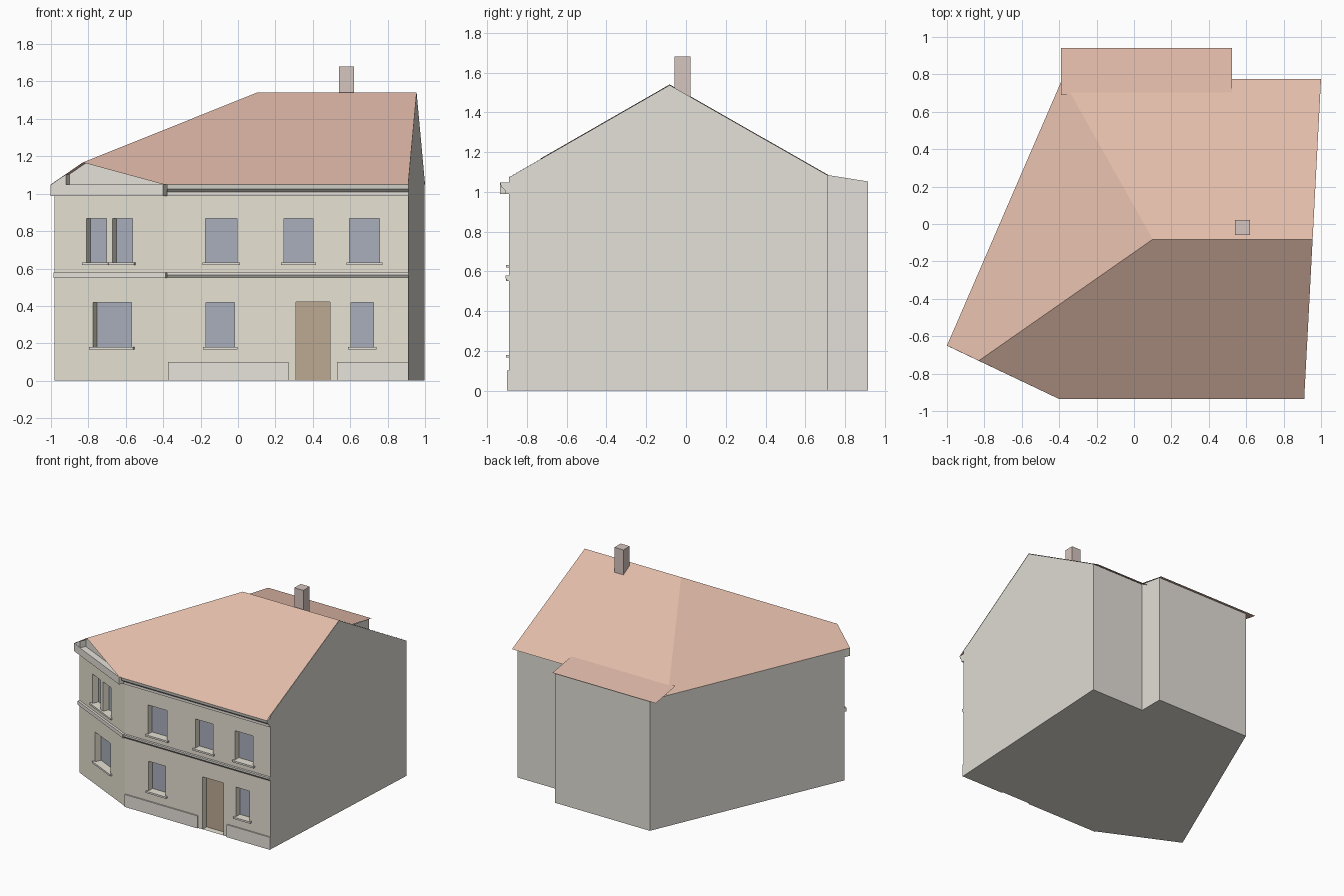
import bpy
from mathutils import Vector

if "Cube" in bpy.data.objects:
    bpy.data.objects.remove(bpy.data.objects["Cube"])


def material(name, r, g, b):
    m = bpy.data.materials.new(name)
    m.diffuse_color = (r, g, b, 1)
    m.use_nodes = True
    m.node_tree.nodes["Principled BSDF"].inputs["Base Color"].default_value = m.diffuse_color
    return m


CREAM = material("cream_plaster", 0.80, 0.76, 0.65)
SIDE = material("side_plaster", 0.77, 0.74, 0.69)
TRIM = material("trim_stone", 0.80, 0.77, 0.71)
TILE = material("roof_tile", 0.76, 0.50, 0.40)
GLASS = material("glass", 0.40, 0.43, 0.50)
WOOD = material("door_wood", 0.50, 0.40, 0.29)
BRICK = material("chimney_brick", 0.67, 0.56, 0.51)


def mesh(name, verts, faces, mat):
    me = bpy.data.meshes.new(name)
    me.from_pydata([tuple(v) for v in verts], [], faces)
    me.materials.append(mat)
    ob = bpy.data.objects.new(name, me)
    bpy.context.collection.objects.link(ob)
    return ob


def polys(name, faces, mat):
    verts, idx = [], []
    for f in faces:
        idx.append(range(len(verts), len(verts) + len(f)))
        verts += f
    return mesh(name, verts, [list(i) for i in idx], mat)


class Facade:
    """Wall frame: world x picks the position along the wall, d is depth inward."""

    def __init__(self, a, b):
        self.a, self.b = Vector((*a, 0)), Vector((*b, 0))
        self.u = (self.b - self.a).normalized()
        self.n = Vector((-self.u.y, self.u.x, 0))

    def p(self, x, d, z):
        return self.a + self.u * ((x - self.a.x) / self.u.x) + self.n * d + Vector((0, 0, z))

    def profile(self, name, x0, x1, pts, mat=TRIM):
        # (depth, z) outline swept along the wall
        n = len(pts)
        verts = [self.p(x, d, z) for x in (x0, x1) for d, z in pts]
        faces = [(i, (i + 1) % n, n + (i + 1) % n, n + i) for i in range(n)]
        faces += [list(range(n))[::-1], list(range(n, 2 * n))]
        return mesh(name, verts, faces, mat)

    def bar(self, name, x0, x1, out, z0, z1):
        return self.profile(name, x0, x1, [(0, z0), (-out, z0), (-out, z1), (0, z1)])

    def wall(self, name, top, openings, depth):
        # wall sheet with real openings, reveals and recessed panes
        xs = sorted({self.a.x, self.b.x, *[v for o in openings for v in o[:2]]})
        zs = sorted({0, top, *[v for o in openings for v in o[2:4]]})
        faces = []
        for x0, x1 in zip(xs, xs[1:]):
            for z0, z1 in zip(zs, zs[1:]):
                cx, cz = (x0 + x1) / 2, (z0 + z1) / 2
                if not any(o[0] < cx < o[1] and o[2] < cz < o[3] for o in openings):
                    faces.append([self.p(x0, 0, z0), self.p(x1, 0, z0),
                                  self.p(x1, 0, z1), self.p(x0, 0, z1)])
        for x0, x1, z0, z1, kind in openings:
            c = [(x0, z0), (x1, z0), (x1, z1), (x0, z1)]
            for (xa, za), (xb, zb) in zip(c, c[1:] + c[:1]):
                faces.append([self.p(xa, 0, za), self.p(xb, 0, zb),
                              self.p(xb, depth, zb), self.p(xa, depth, za)])
            polys(kind, [[self.p(x, depth, z) for x, z in c]],
                  GLASS if kind == "window" else WOOD)
            if kind == "window":
                self.bar("sill", x0 - 0.016, x1 + 0.016, 0.016, z0 - 0.014, z0)
        return polys(name, faces, CREAM)


def V(p, z):
    return Vector((p[0], p[1], z))


# footprint corners
FL, FC, FR = (-0.98, -0.605), (-0.38, -0.89), (0.912, -0.89)
BR, N1, N2, BL = (0.996, 0.715), (0.52, 0.715), (0.52, 0.915), (-0.32, 0.915)
LE = (-0.385, 0.77)

# straight and angled street fronts
main, side = Facade(FC, FR), Facade(FL, FC)
UP, LOW = (0.632, 0.867), (0.18, 0.417)
main.wall("front_wall", 1.07, [(-0.175, -0.005, *UP, "window"), (0.245, 0.40, *UP, "window"),
                               (0.595, 0.757, *UP, "window"), (-0.17, -0.02, *LOW, "window"),
                               (0.605, 0.725, *LOW, "window"), (0.31, 0.493, 0, 0.42, "door")], 0.05)
side.wall("angled_wall", 1.05, [(-0.81, -0.703, *UP, "window"), (-0.67, -0.565, *UP, "window"),
                                (-0.775, -0.57, *LOW, "window")], 0.05)
polys("angled_gable", [[V(FL, 1.05), V(FC, 1.05), V(FC, 1.073), Vector((-0.787, -0.697, 1.182))]], TRIM)

# cornices, string courses and plinth
main.profile("front_cornice", -0.38, 0.912,
             [(0, 0.988), (-0.02, 0.988), (-0.02, 1.008), (-0.04, 1.025), (-0.045, 1.048), (0, 1.048)])
side.bar("angled_cornice", -0.98, -0.38, 0.05, 0.988, 1.048)
side.profile("gable_return", -0.98, -0.90, [(-0.05, 1.048), (0, 1.048), (0, 1.05), (-0.05, 1.05)])
a, b, c = side.p(-0.98, -0.048, 1.048), side.p(-0.90, -0.048, 1.048), side.p(-0.90, -0.048, 1.102)
back = side.n * 0.05
polys("gable_corner", [[a, b, c], [b, b + back, c + back, c]], TRIM)
main.profile("front_string_course", -0.38, 0.912,
             [(0, 0.552), (-0.008, 0.552), (-0.018, 0.566), (-0.018, 0.58), (0, 0.58)])
side.bar("angled_string_course", -0.98, -0.38, 0.018, 0.55, 0.58)
main.bar("plinth_left", -0.375, 0.27, 0.01, 0, 0.1)
main.bar("plinth_right", 0.53, 0.912, 0.01, 0, 0.1)

# plain walls and base
RIDGE_R, RIDGE_L = Vector((0.955, -0.082, 1.54)), Vector((0.1, -0.082, 1.54))
polys("right_wall", [[V(FR, 0), V(BR, 0), V(BR, 1.082),
                      Vector((0.954, -0.082, 1.537)), V(FR, 1.073)]], SIDE)
polys("back_walls", [[V(BR, 0), V(N1, 0), V(N1, 1.082), V(BR, 1.082)],
                     [V(N1, 0), V(N2, 0), V(N2, 1.052), V(N1, 1.084)],
                     [V(N2, 0), V(BL, 0), V(BL, 1.052), V(N2, 1.052)]], SIDE)
polys("left_wall", [[V(BL, 0), V(FL, 0), V(FL, 1.05), V(LE, 1.05), V(BL, 1.05)]], SIDE)
polys("base", [[V(p, 0) for p in (FL, BL, N2, N1, BR, FR, FC)]], SIDE)

# main roof planes
HIP = Vector((-0.83, -0.731, 1.167))
EL, EC = Vector((-1, -0.65, 1.05)), Vector((-0.4, -0.936, 1.05))
ER, EB, EA = Vector((0.91, -0.936, 1.05)), Vector((1.0, 0.776, 1.05)), Vector((-0.383, 0.776, 1.05))
polys("main_roof", [[EC, ER, RIDGE_R, RIDGE_L, HIP], [HIP, RIDGE_L, EA, EL],
                    [RIDGE_R, EB, EA, RIDGE_L]], TILE)

# rear annex roof
x0, x1 = -0.39, 0.525
polys("annex_roof", [[(x0, 0.69, 1.094), (x1, 0.69, 1.094), (x1, 0.94, 1.05), (x0, 0.94, 1.05)]], TILE)

# chimney
bpy.ops.mesh.primitive_cube_add(size=1, location=(0.58, -0.018, 1.57))
chimney = bpy.context.object
chimney.name = "chimney"
chimney.scale = (0.08, 0.08, 0.22)
chimney.data.materials.append(BRICK)
